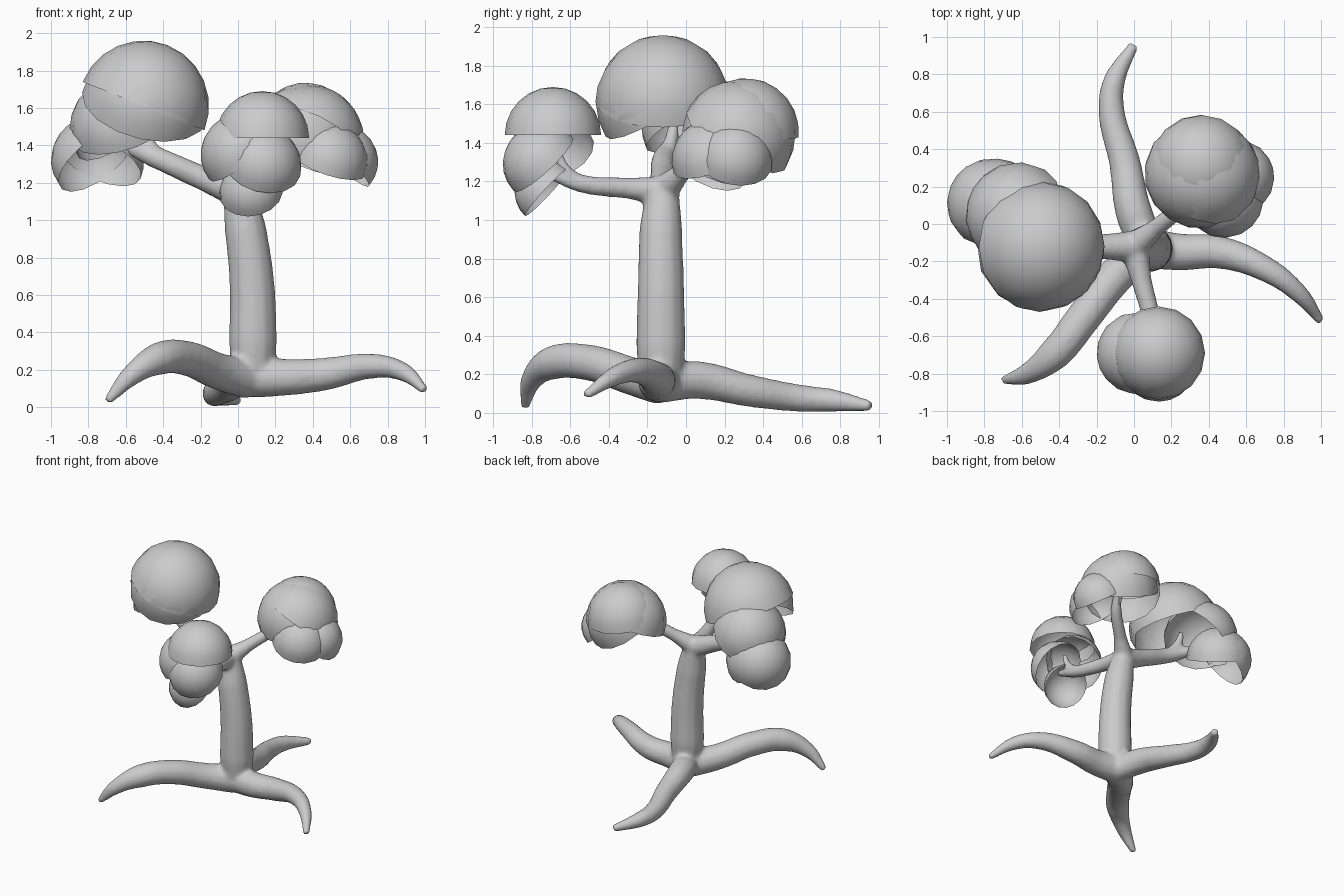
import bpy, bmesh
from mathutils import Vector

cube = bpy.data.objects.get("Cube")
if cube:
    bpy.data.objects.remove(cube)

grey = bpy.data.materials.new("plain_grey")
grey.use_nodes = True
COLOUR = (0.6, 0.6, 0.6, 1)
grey.diffuse_color = COLOUR
grey.node_tree.nodes["Principled BSDF"].inputs["Base Color"].default_value = COLOUR


def make_wood(name, limbs):
    """Tapered tubes blended into one smooth trunk."""
    curve = bpy.data.curves.new(name, "CURVE")
    curve.dimensions = "3D"
    curve.bevel_depth = 1
    curve.bevel_resolution = 4
    curve.resolution_u = 8
    curve.use_fill_caps = True
    for limb in limbs:
        spline = curve.splines.new("BEZIER")
        spline.bezier_points.add(len(limb) - 1)
        for point, (x, y, z, radius) in zip(spline.bezier_points, limb):
            point.co = (x, y, z)
            point.radius = radius
            point.handle_left_type = point.handle_right_type = "AUTO"
    obj = bpy.data.objects.new(name, curve)
    bpy.context.collection.objects.link(obj)
    bpy.ops.object.select_all(action="DESELECT")
    obj.select_set(True)
    bpy.context.view_layer.objects.active = obj
    bpy.ops.object.convert(target="MESH")
    obj = bpy.context.view_layer.objects.active
    obj.data.materials.clear()
    obj.data.materials.append(grey)
    remesh = obj.modifiers.new("blend", "REMESH")
    remesh.mode = "VOXEL"
    remesh.voxel_size = 0.014
    remesh.use_smooth_shade = True
    smooth = obj.modifiers.new("soften", "SMOOTH")
    smooth.factor = 0.5
    smooth.iterations = 12


def make_dome(name, centre, radius, axis):
    """Open half sphere whose crown points along axis."""
    bm = bmesh.new()
    bmesh.ops.create_uvsphere(bm, u_segments=16, v_segments=12, radius=radius)
    low = [v for v in bm.verts if v.co.z < -0.01 * radius]
    bmesh.ops.delete(bm, geom=low, context="VERTS")
    for face in bm.faces:
        face.smooth = True
    mesh = bpy.data.meshes.new(name)
    bm.to_mesh(mesh)
    bm.free()
    mesh.materials.append(grey)
    obj = bpy.data.objects.new(name, mesh)
    obj.location = centre
    obj.rotation_euler = Vector(axis).to_track_quat("Z", "Y").to_euler()
    bpy.context.collection.objects.link(obj)


# Trunk, roots, branches and twigs: x, y, z, radius
trunk = [(.08, -.13, .14, .11), (.08, -.13, .35, .13), (.075, -.13, .65, .122),
         (.04, -.13, .95, .113), (0, -.12, 1.17, .085)]
front_right_root = [(.08, -.13, .16, .11), (.25, -.15, .16, .1), (.45, -.15, .175, .09),
                    (.72, -.25, .22, .068), (.88, -.37, .19, .052), (1, -.52, .09, .026)]
front_left_root = [(.06, -.13, .15, .11), (-.1, -.28, .19, .1), (-.27, -.5, .26, .095),
                   (-.42, -.69, .26, .09), (-.57, -.8, .17, .058), (-.7, -.835, .03, .025)]
back_root = [(.08, -.13, .15, .1), (0, .06, .17, .1), (-.05, .33, .115, .085),
             (-.12, .6, .075, .072), (-.11, .75, .065, .062), (0, .96, .035, .03)]
left_branch = [(0, -.12, 1.15, .085), (-.2, -.12, 1.23, .066), (-.45, -.1, 1.34, .06),
               (-.64, .03, 1.41, .03)]
left_twig = [(-.42, -.1, 1.33, .045), (-.5, -.07, 1.45, .035), (-.52, -.06, 1.55, .02)]
right_branch = [(0, -.12, 1.15, .08), (.12, -.02, 1.25, .05), (.26, .1, 1.37, .045),
                (.34, .22, 1.5, .025)]
front_branch = [(0, -.12, 1.15, .08), (.04, -.3, 1.165, .056), (.1, -.55, 1.19, .048),
                (.1, -.77, 1.27, .025)]
front_twig = [(.1, -.55, 1.2, .035), (.12, -.63, 1.27, .03), (.13, -.67, 1.38, .02)]
make_wood("trunk_and_branches",
          [trunk, front_right_root, front_left_root, back_root, left_branch,
           left_twig, right_branch, front_branch, front_twig])

# Leaf domes: centre, radius, crown direction
clusters = {
    "left_leaf": [
        ((-.505, -.12, 1.61), .35, (.37, 0, .93)),
        ((-.5, -.125, 1.61), .342, (.2, -.5, .8)),
        ((-.62, .05, 1.49), .28, (-.5, .3, .75)),
        ((-.62, .04, 1.49), .275, (-.25, -.4, .8)),
        ((-.76, .11, 1.32), .24, (-.5, .4, .65)),
        ((-.74, .11, 1.32), .24, (.3, .35, .65)),
    ],
    "right_leaf": [
        ((.375, .265, 1.425), .3, (.35, .45, .75)),
        ((.36, .31, 1.46), .275, (.1, .1, .9)),
        ((.35, .27, 1.425), .295, (-.2, -.3, .9)),
        ((.48, .14, 1.31), .215, (.3, -.3, .85)),
        ((.55, .25, 1.31), .2, (.6, .15, .7)),
    ],
    "front_leaf": [
        ((.13, -.69, 1.44), .25, (0, 0, 1)),
        ((.02, -.69, 1.35), .22, (-.6, -.25, .75)),
        ((.13, -.74, 1.29), .21, (.2, -.65, .7)),
        ((.07, -.72, 1.145), .17, (-.1, -.7, .65)),
    ],
}
for cluster, domes in clusters.items():
    for number, dome in enumerate(domes, 1):
        make_dome(f"{cluster}_{number}", *dome)
